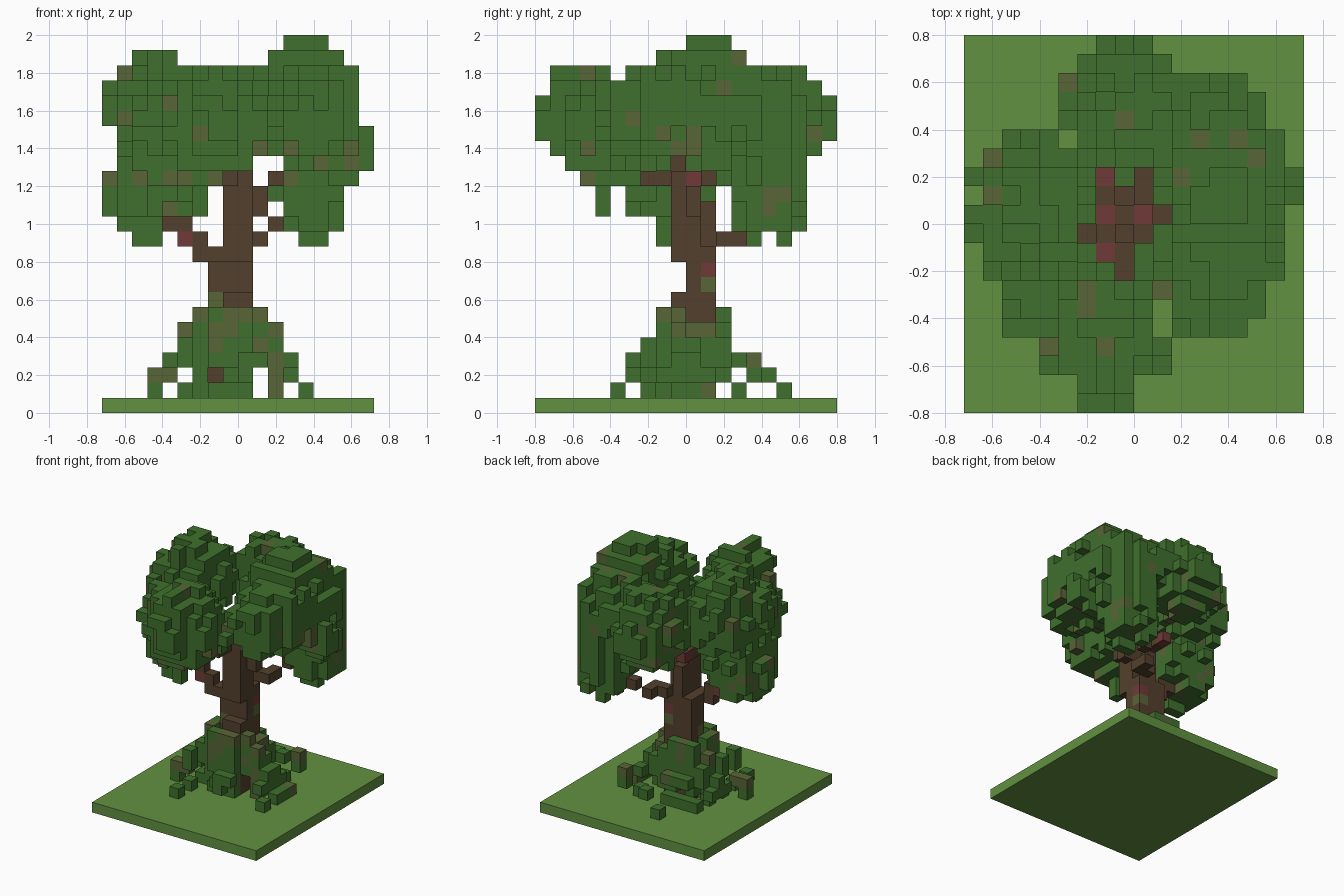
import bpy, bmesh, math, random
from mathutils import Vector

random.seed(7)
V = 0.08                      # size of one block
NX, NY = 18, 20               # blocks across the plot

if "Cube" in bpy.data.objects:
    bpy.data.objects.remove(bpy.data.objects["Cube"], do_unlink=True)


def material(name, rgb):
    m = bpy.data.materials.new(name)
    m.use_nodes = True
    m.diffuse_color = (*rgb, 1)
    m.node_tree.nodes["Principled BSDF"].inputs["Base Color"].default_value = (*rgb, 1)
    return m


GRASS = material("grass green", (.122, .283, .053))
LEAF = material("leaf green", (.05, .162, .026))
OLIVE = material("olive moss", (.098, .13, .037))
BARK = material("bark brown", (.087, .051, .026))
RED = material("red bark", (.162, .042, .04))


def centre(cell):
    i, j, k = cell
    return Vector(((i + .5 - NX / 2) * V, (j + .5 - NY / 2) * V, (k + .5) * V))


def within(spans, v):
    return any(a <= v < b for a, b in zip(spans[::2], spans[1::2]))


def grow(field, rough, low, front, side, top, axes, taken):
    """Fill a rough-skinned field with blocks, trimmed to three outline profiles."""
    allowed = {}
    for k, (f, s) in enumerate(zip(front, side), low):
        for i in range(NX):
            for j in range(NY):
                cell = (i, j, k)
                if within(f, i) and within(s, j) and within(top[j], i) and cell not in taken:
                    allowed[cell] = field(cell)
    solid = {c for c, d in allowed.items() if d < 1 - rough * random.random()}
    # close any gap left in an outline with the block nearest to the field
    for axis in axes:
        lines = {}
        for c in allowed:
            lines.setdefault(c[:axis] + c[axis + 1:], []).append(c)
        done = {c[:axis] + c[axis + 1:] for c in solid | taken}
        for key, cells in lines.items():
            if key not in done:
                solid.add(min(cells, key=allowed.get))
    return solid


def build(name, cells, paint, hidden_by):
    """Make one mesh from the exposed faces of a set of blocks."""
    bm = bmesh.new()
    mats, verts = [], {}

    def vert(p):
        if p not in verts:
            verts[p] = bm.verts.new([(p[0] - NX / 2) * V, (p[1] - NY / 2) * V, p[2] * V])
        return verts[p]

    for c in sorted(cells):
        mat = paint(c)
        if mat not in mats:
            mats.append(mat)
        for axis in range(3):
            u, w = (axis + 1) % 3, (axis + 2) % 3
            for step in (0, 1):
                n = list(c)
                n[axis] += 2 * step - 1
                if tuple(n) in hidden_by:
                    continue
                ring = []
                for du, dw in ((0, 0), (1, 0), (1, 1), (0, 1)):
                    p = list(c)
                    p[axis] += step
                    p[u] += du
                    p[w] += dw
                    ring.append(vert(tuple(p)))
                face = bm.faces.new(ring if step else ring[::-1])
                face.material_index = mats.index(mat)
    mesh = bpy.data.meshes.new(name)
    bm.to_mesh(mesh)
    bm.free()
    for m in mats:
        mesh.materials.append(m)
    bpy.context.collection.objects.link(bpy.data.objects.new(name, mesh))


# Ground slab
bpy.ops.mesh.primitive_cube_add(size=1, location=(0, 0, V / 2))
ground = bpy.context.object
ground.name = "ground_slab"
ground.scale = (NX * V, NY * V, V)
ground.data.materials.append(GRASS)

# Trunk and branches: corner block and size in blocks
trunk_boxes = [
    ((7, 10, 1), (3, 2, 10)), ((8, 9, 1), (2, 1, 7)), ((8, 9, 10), (2, 2, 6)),
    ((8, 11, 10), (1, 1, 4)), ((8, 9, 16), (1, 1, 1)), ((10, 10, 13), (1, 1, 2)),
    ((11, 11, 15), (1, 1, 1)), ((10, 13, 17), (1, 1, 1)), ((9, 11, 16), (1, 2, 1)),
    ((7, 8, 15), (1, 5, 1)), ((8, 7, 15), (1, 2, 1)),
    ((10, 12, 11), (1, 2, 1)), ((9, 12, 11), (1, 1, 1)), ((11, 14, 12), (1, 1, 1)),
    ((6, 9, 10), (2, 1, 1)), ((6, 9, 11), (1, 1, 1)), ((5, 9, 11), (1, 1, 1)),
    ((4, 9, 12), (2, 1, 1)),
]
trunk = {(a + i, b + j, c + k) for (a, b, c), (l, m, n) in trunk_boxes
         for i in range(l) for j in range(m) for k in range(n)}
red_blocks = {(5, 9, 11), (7, 12, 15), (7, 10, 15), (7, 8, 15), (9, 10, 15), (9, 11, 9)}
moss_blocks = {(9, 11, 8), (7, 10, 7)}

# Leaf lobes: centre and radii
lobes = [(Vector(c), r) for c, r in [
    ((-.12, -.48, 1.5), (.31, .35, .39)),     # front
    ((-.38, -.3, 1.45), (.22, .2, .28)),      # front corner
    ((-.46, -.04, 1.2), (.29, .28, .34)),     # low side
    ((-.44, .08, 1.62), (.31, .35, .33)),     # high side
    ((.4, -.08, 1.6), (.31, .43, .31)),       # opposite side
    ((.36, .12, 1.8), (.25, .29, .23)),       # peak
    ((.55, .16, 1.4), (.18, .2, .2)),         # outer bulge
    ((.42, .42, 1.2), (.23, .25, .35)),       # low back
    ((.36, .36, 1.55), (.32, .31, .32)),      # back corner
    ((-.06, .52, 1.56), (.29, .31, .33)),     # back
]]


def leaf_field(cell):
    p = centre(cell)
    i, j, k = cell
    if i > 9 and j in (9, 10) and k < 17:     # open view to the trunk
        return 9
    return min(sum(((p[n] - c[n]) / r[n]) ** 2 for n in range(3)) for c, r in lobes)


# Canopy outline profiles, as start and end blocks per row
crown_front = [(2, 4, 13, 15), (1, 4, 12, 16), (0, 7, 12, 16), (0, 7, 11, 16),
               (0, 8, 12, 17), (1, 10, 12, 18), (1, 18), (1, 18), (0, 17), (0, 17),
               (0, 17), (1, 17), (2, 5, 11, 16), (12, 15)]
crown_side = [(8, 9, 14, 15, 16, 17), (8, 12, 13, 18), (4, 5, 6, 12, 13, 18),
              (4, 5, 6, 12, 13, 18), (3, 18), (2, 18), (1, 19), (0, 20), (0, 20),
              (0, 20), (1, 19), (1, 5, 6, 18), (8, 14), (10, 13)]
crown_top = [(6, 9), (6, 9), (4, 11), (4, 11), (2, 10, 11, 15), (2, 10, 11, 16),
             (2, 16), (1, 8, 9, 17), (1, 7, 9, 17), (0, 6, 9, 17), (0, 7, 9, 17),
             (1, 8, 10, 18), (0, 7, 10, 18), (1, 6, 7, 17), (2, 5, 6, 17),
             (5, 16), (5, 16), (5, 15), (6, 11), (7, 10)]
leaves = grow(leaf_field, .45, 11, crown_front, crown_side, crown_top, (0, 1, 2), trunk)

# Roots: columns that get lower and sparser away from the trunk
root_height = {}
for i in range(NX):
    for j in range(NY):
        p = centre((i, j, 0))
        r = math.hypot(p.x + .04, p.y - .05)
        kept = random.random() < (.9 if r < .22 else .45)
        root_height[i, j] = max(.03, .6 - max(0, r - .16) * 1.5 + random.uniform(-.12, .06)) \
            if kept else .03 / (1 + r)


def root_field(cell):
    return centre(cell).z / root_height[cell[:2]]


root_front = [(3, 4, 5, 10, 11, 12, 13, 14), (3, 5, 6, 7, 8, 10, 11, 13), (4, 13),
              (5, 12), (5, 12), (6, 11)]
root_side = [(5, 6, 7, 12, 13, 14, 16, 17), (6, 13, 14, 16), (6, 15), (7, 13),
             (8, 13), (8, 13)]
roots = grow(root_field, 0, 1, root_front, root_side, [(0, NX)] * NY, (0, 1), trunk)


def paint_trunk(cell):
    return RED if cell in red_blocks else OLIVE if cell in moss_blocks else BARK


def paint_leaves(cell):
    return OLIVE if random.random() < .09 else LEAF


def paint_roots(cell):
    if cell == max(roots, key=lambda c: (c[1], c[2] > 4, c[0])):
        return LEAF
    return OLIVE if random.random() < (.65 if cell[2] > 4 else .1) else LEAF


everything = trunk | leaves | roots
build("trunk_and_branches", trunk, paint_trunk, everything)
build("leaf_canopy", leaves, paint_leaves, everything)
build("roots", roots, paint_roots, everything)
